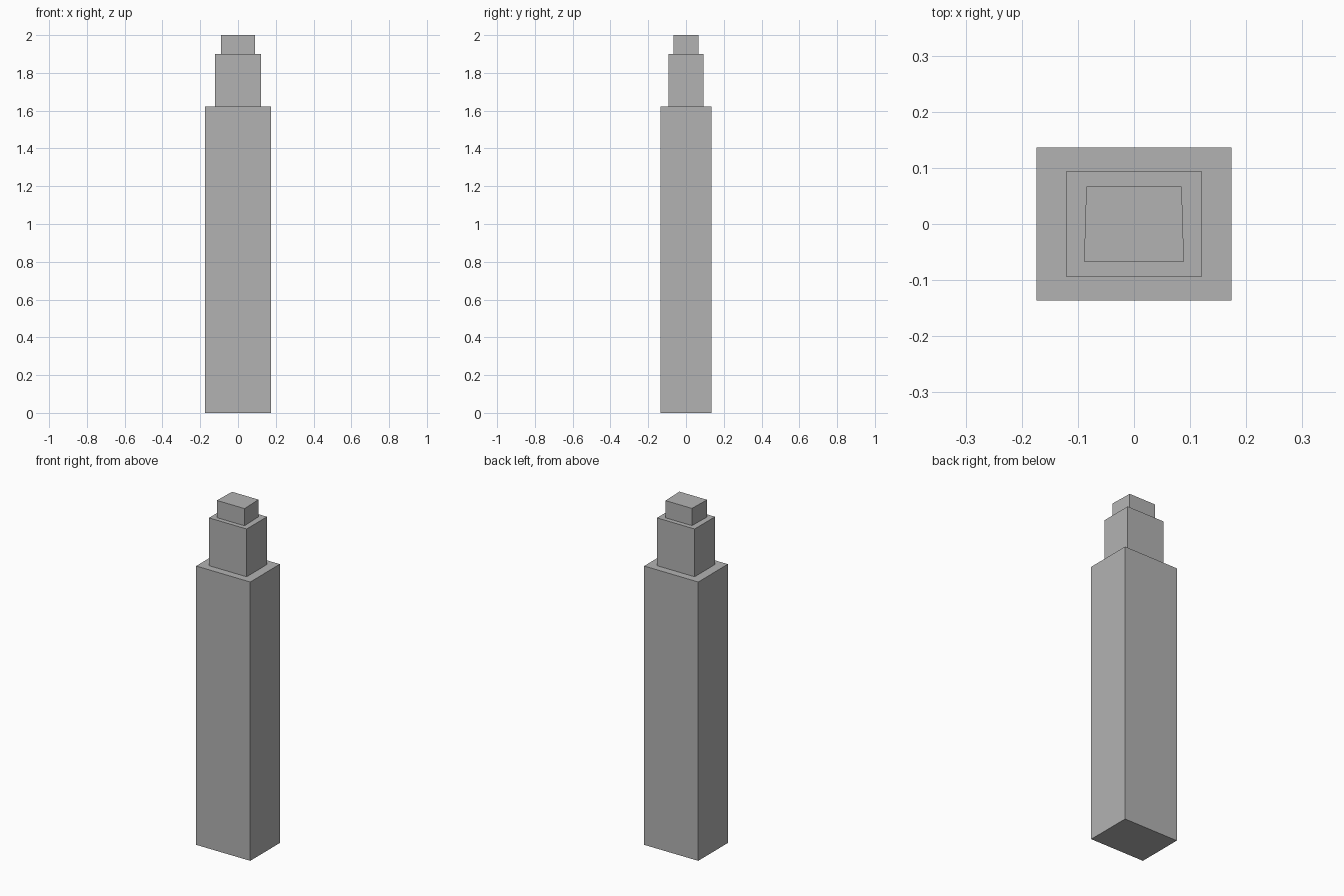
import bpy
import bmesh

cube = bpy.data.objects.get("Cube")
if cube:
    bpy.data.objects.remove(cube, do_unlink=True)

# Single plain grey for the whole tower
grey = bpy.data.materials.new("plain_grey")
grey.use_nodes = True
colour = (0.45, 0.45, 0.45, 1)
grey.diffuse_color = colour
grey.node_tree.nodes["Principled BSDF"].inputs["Base Color"].default_value = colour


def block(name, half_x, half_y, z0, z1, back_half_x=None):
    """Upright block; the back edge may be narrower than the front."""
    back = back_half_x or half_x
    outline = [(-half_x, -half_y), (half_x, -half_y), (back, half_y), (-back, half_y)]
    bm = bmesh.new()
    base = bm.faces.new([bm.verts.new((x, y, z0)) for x, y in outline])
    top = bmesh.ops.extrude_face_region(bm, geom=[base], use_keep_orig=True)["geom"]
    bmesh.ops.translate(bm, vec=(0, 0, z1 - z0),
                        verts=[v for v in top if isinstance(v, bmesh.types.BMVert)])
    bmesh.ops.recalc_face_normals(bm, faces=bm.faces)
    mesh = bpy.data.meshes.new(name)
    bm.to_mesh(mesh)
    bm.free()
    mesh.materials.append(grey)
    obj = bpy.data.objects.new(name, mesh)
    bpy.context.collection.objects.link(obj)
    return obj


# Stepped tower: tall shaft, setback tier and small slightly tapered cap
block("tower_shaft", 0.174, 0.136, 0, 1.622)
block("upper_tier", 0.121, 0.0935, 1.622, 1.9)
block("roof_cap", 0.089, 0.067, 1.9, 2, back_half_x=0.085)
